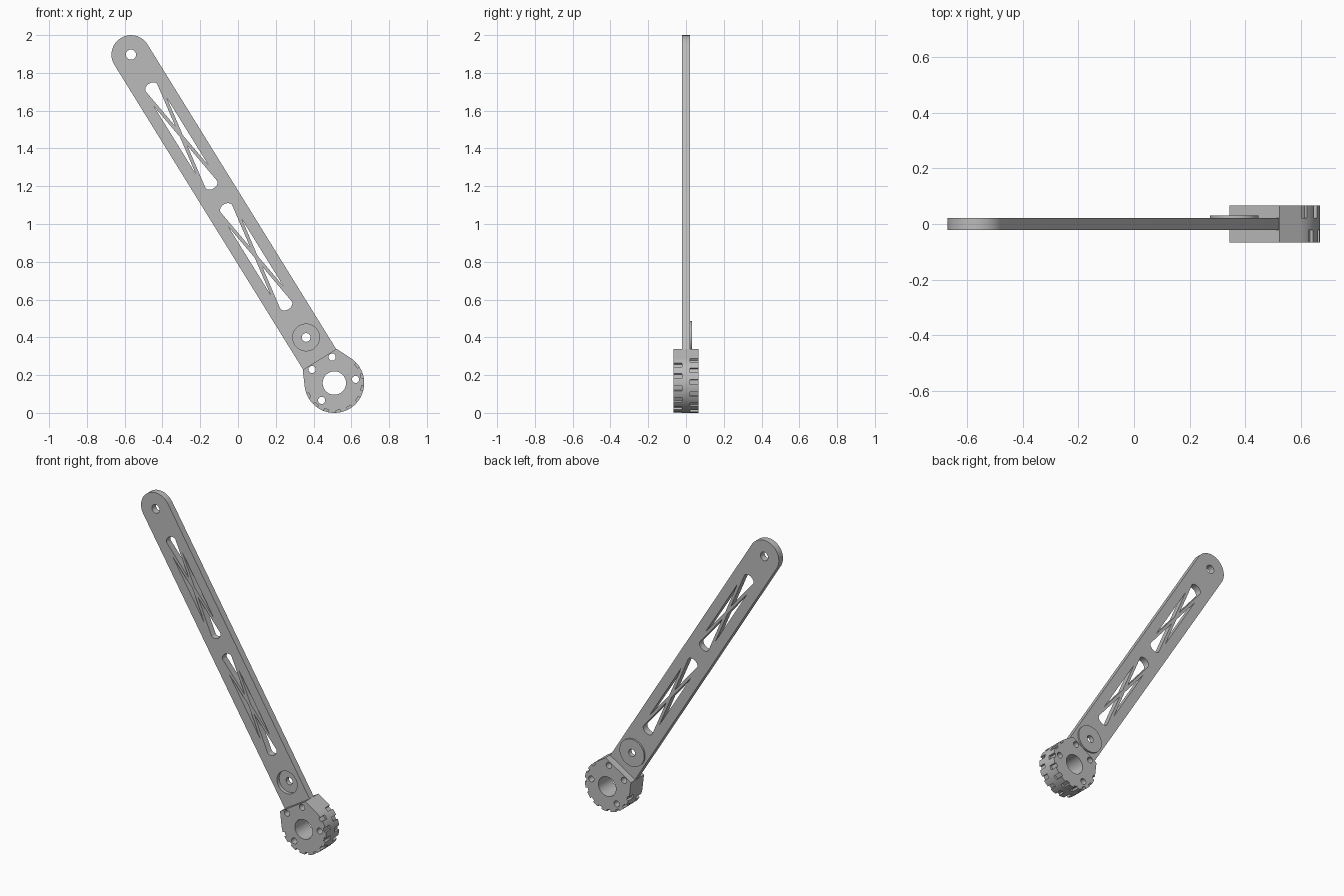
import bpy, bmesh, math
from mathutils import Matrix

if "Cube" in bpy.data.objects:
    bpy.data.objects.remove(bpy.data.objects["Cube"], do_unlink=True)

grey = bpy.data.materials.new("plain_grey")
grey.use_nodes = True
COLOUR = (0.5, 0.5, 0.5, 1)
grey.diffuse_color = COLOUR
grey.node_tree.nodes["Principled BSDF"].inputs["Base Color"].default_value = COLOUR

# Local frame: origin at hub centre, Y runs up the arm, Z points to the front
tilt = math.atan2(1.739, -1.077) - math.pi / 2
FRAME = (Matrix.Translation((0.51, 0, 0.158)) @ Matrix.Rotation(-tilt, 4, 'Y')
         @ Matrix.Rotation(math.pi / 2, 4, 'X'))


def polar(angle, r):
    """Point at an angle in degrees, measured from the arm axis."""
    a = math.radians(angle)
    return (r * math.sin(a), r * math.cos(a))


def circle(r, x=0, y=0, n=40):
    return [(x + px, y + py) for px, py in (polar(360 * i / n, r) for i in range(n))]


def plate(name, loops, back, front):
    """Extrude an outline with holes between two depths."""
    curve = bpy.data.curves.new(name + "_profile", 'CURVE')
    curve.dimensions = '2D'
    curve.fill_mode = 'BOTH'
    curve.extrude = (front - back) / 2
    for loop in loops:
        spline = curve.splines.new('POLY')
        spline.points.add(len(loop) - 1)
        for point, (x, y) in zip(spline.points, loop):
            point.co = (x, y, 0, 1)
        spline.use_cyclic_u = True
    temp = bpy.data.objects.new(name + "_profile", curve)
    bpy.context.collection.objects.link(temp)
    graph = bpy.context.evaluated_depsgraph_get()
    mesh = bpy.data.meshes.new_from_object(temp.evaluated_get(graph))
    bpy.data.objects.remove(temp, do_unlink=True)
    bpy.data.curves.remove(curve)
    bm = bmesh.new()
    bm.from_mesh(mesh)
    bmesh.ops.remove_doubles(bm, verts=bm.verts, dist=1e-5)
    bmesh.ops.translate(bm, verts=bm.verts, vec=(0, 0, (front + back) / 2))
    bmesh.ops.transform(bm, matrix=FRAME, verts=bm.verts)
    bmesh.ops.recalc_face_normals(bm, faces=bm.faces)
    bm.to_mesh(mesh)
    bm.free()
    mesh.name = name
    mesh.materials.clear()
    mesh.materials.append(grey)
    obj = bpy.data.objects.new(name, mesh)
    bpy.context.collection.objects.link(obj)
    bpy.ops.object.select_all(action='DESELECT')
    obj.select_set(True)
    bpy.context.view_layer.objects.active = obj
    bpy.ops.object.shade_smooth_by_angle(angle=math.radians(30))
    return obj


def truss(centre):
    """Four openings that leave an X brace in a round-ended slot."""
    loops = []
    for s in (1, -1):
        end = [(0, 0.06)]
        for i in range(13):
            a = math.pi * i / 12
            end.append((0.036 * math.cos(a), 0.3 + 0.026 * math.sin(a)))
        loops.append([(x, centre + s * y) for x, y in end])
        side = [(0.009, 0), (0.041, 0.212), (0.041, -0.212)]
        loops.append([(s * x, centre + y) for x, y in side])
    return loops


# Arm: long bar with a rounded top, two trusses, a pivot hole and a bushing seat
WIDTH, TOP, FLAT = 0.103, 2.045, 0.1475
BUSH = 0.284
arm = [(-WIDTH, FLAT)]
for i in range(33):
    x, y = polar(-90 + 180 * i / 32, WIDTH)
    arm.append((x, TOP + y))
arm.append((WIDTH, FLAT))
plate("arm", [arm, circle(0.027, 0, TOP), circle(0.071, 0, BUSH)]
      + truss(0.786) + truss(1.538), -0.021, 0.021)

# Bushing: recessed floor in the arm with a thin flange on the back
plate("bushing_floor", [circle(0.071, 0, BUSH), circle(0.023, 0, BUSH)], -0.021, -0.002)
plate("bushing_flange", [circle(0.087, 0, BUSH), circle(0.023, 0, BUSH)], -0.031, -0.021)

# Hub: round with a flat towards the arm; outer layers carry staggered grooves
R, GROOVE_R, HALF = 0.158, 0.145, 4.8


def hub_outline(grooves):
    marks = [(a, R) for a in range(65, 296, 2)
             if all(abs(a - c) > HALF + 0.3 for c in grooves)]
    for c in grooves:
        marks += [(c - HALF, R), (c - HALF + 0.05, GROOVE_R), (c, GROOVE_R),
                  (c + HALF - 0.05, GROOVE_R), (c + HALF, R)]
    return ([(-0.1055, FLAT), (0.1055, FLAT)]
            + [polar(a, r) for a, r in sorted(marks)])


holes = [circle(0.062)]
for s in (1, -1):
    holes.append(circle(0.019, *polar(s * 27, 0.138), n=24))
    holes.append(circle(0.019, *polar(s * 112, 0.114), n=24))

front_grooves = [180 + 24 * k for k in range(-4, 5)]
back_grooves = [168 + 24 * k for k in range(-4, 6)]
plate("hub_front", [hub_outline(front_grooves)] + holes, 0.021, 0.066)
plate("hub_core", [hub_outline([])] + holes, -0.021, 0.021)
plate("hub_back", [hub_outline(back_grooves)] + holes, -0.066, -0.021)
